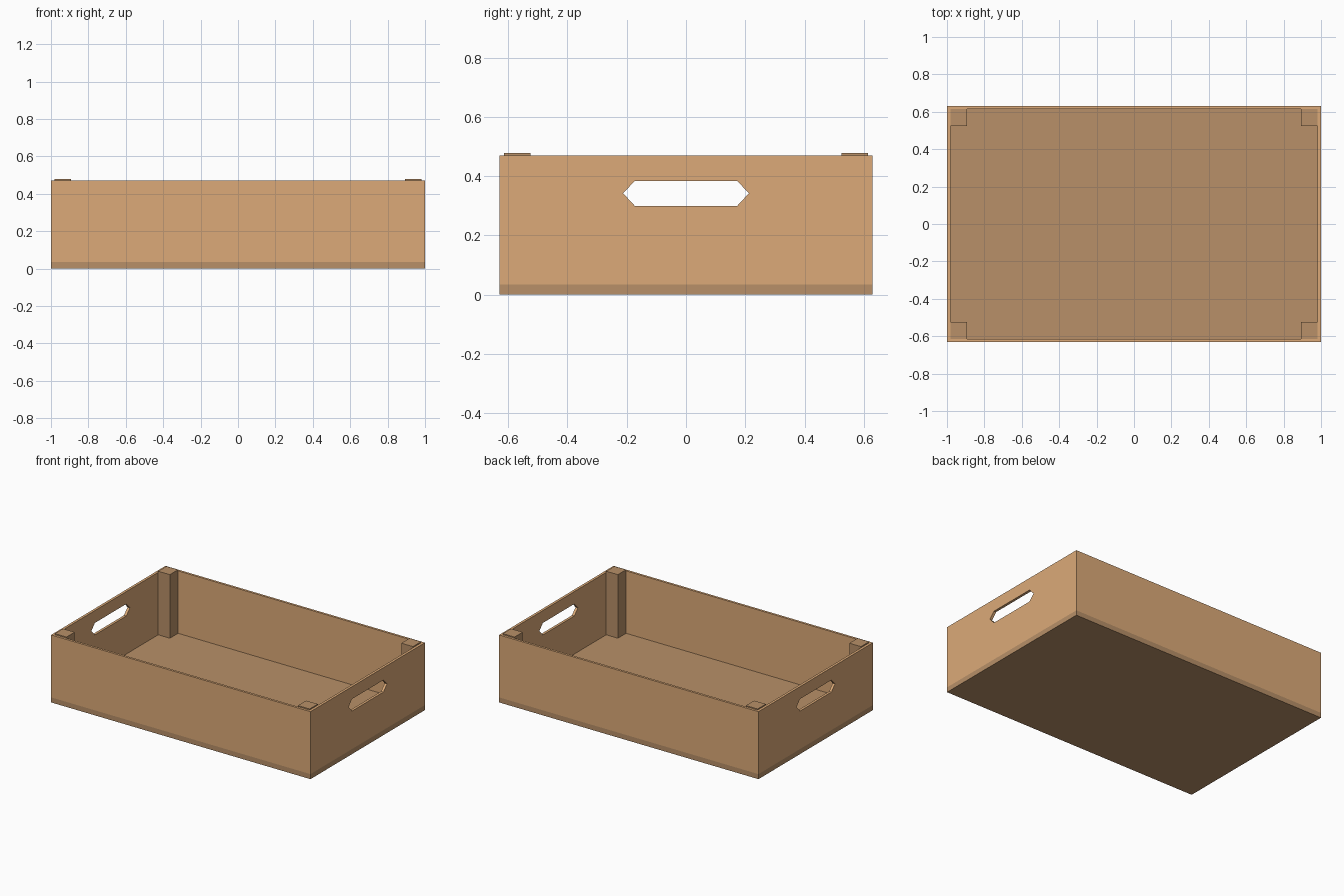
import bpy
import bmesh
from mathutils import Matrix

if "Cube" in bpy.data.objects:
    bpy.data.objects.remove(bpy.data.objects["Cube"])

W, D, H = 1.0, 0.63, 0.47      # half width, half depth, wall height
T_END, T_SIDE = 0.018, 0.016   # wall thicknesses
BASE = 0.035                   # base panel thickness
POST, POST_TOP = 0.09, 0.478


def material(name, colour):
    mat = bpy.data.materials.new(name)
    mat.diffuse_color = (*colour, 1)
    mat.use_nodes = True
    mat.node_tree.nodes["Principled BSDF"].inputs["Base Color"].default_value = mat.diffuse_color
    return mat


light_wood = material("light_wood", (0.716, 0.402, 0.188))
dark_wood = material("dark_wood", (0.479, 0.279, 0.138))


def add_object(name, bm, mat=None):
    bmesh.ops.recalc_face_normals(bm, faces=bm.faces)
    mesh = bpy.data.meshes.new(name)
    bm.to_mesh(mesh)
    bm.free()
    obj = bpy.data.objects.new(name, mesh)
    bpy.context.collection.objects.link(obj)
    if mat:
        mesh.materials.append(mat)
    return obj


def box(name, lo, hi, mat):
    size = [b - a for a, b in zip(lo, hi)]
    mid = [(a + b) / 2 for a, b in zip(lo, hi)]
    bm = bmesh.new()
    bmesh.ops.create_cube(bm, size=1, matrix=Matrix.Translation(mid) @ Matrix.Diagonal((*size, 1)))
    return add_object(name, bm, mat)


# Base panel
box("base_panel", (-W, -D, 0), (W, D, BASE), dark_wood)

# Hexagonal cutter that passes through both end walls
bm = bmesh.new()
profile = [(-0.212, 0.342), (-0.173, 0.3), (0.173, 0.3),
           (0.212, 0.342), (0.173, 0.384), (-0.173, 0.384)]
face = bm.faces.new([bm.verts.new((-1.2, y, z)) for y, z in profile])
extruded = bmesh.ops.extrude_face_region(bm, geom=[face])["geom"]
bmesh.ops.translate(bm, vec=(2.4, 0, 0),
                    verts=[v for v in extruded if isinstance(v, bmesh.types.BMVert)])
cutter = add_object("handle_cutter", bm)
cutter.hide_render = True
cutter.hide_viewport = True
cutter.display_type = 'WIRE'

# End walls with hand holes
for name, x in (("left_end", -W), ("right_end", W - T_END)):
    wall = box(name, (x, -D, BASE), (x + T_END, D, H), light_wood)
    cut = wall.modifiers.new("hand_hole", 'BOOLEAN')
    cut.operation = 'DIFFERENCE'
    cut.solver = 'EXACT'
    cut.object = cutter

# Long front and back walls
for name, y in (("front_side", -D), ("back_side", D - T_SIDE)):
    box(name, (-W + T_END, y, BASE), (W - T_END, y + T_SIDE, H), light_wood)

# Corner posts, standing slightly above the walls
for x_name, sx in (("left", -1), ("right", 1)):
    for y_name, sy in (("front", -1), ("back", 1)):
        xs = sorted((sx * (W - T_END), sx * (W - T_END - POST)))
        ys = sorted((sy * (D - T_SIDE), sy * (D - T_SIDE - POST)))
        box(f"{y_name}_{x_name}_post", (xs[0], ys[0], BASE), (xs[1], ys[1], POST_TOP), dark_wood)
